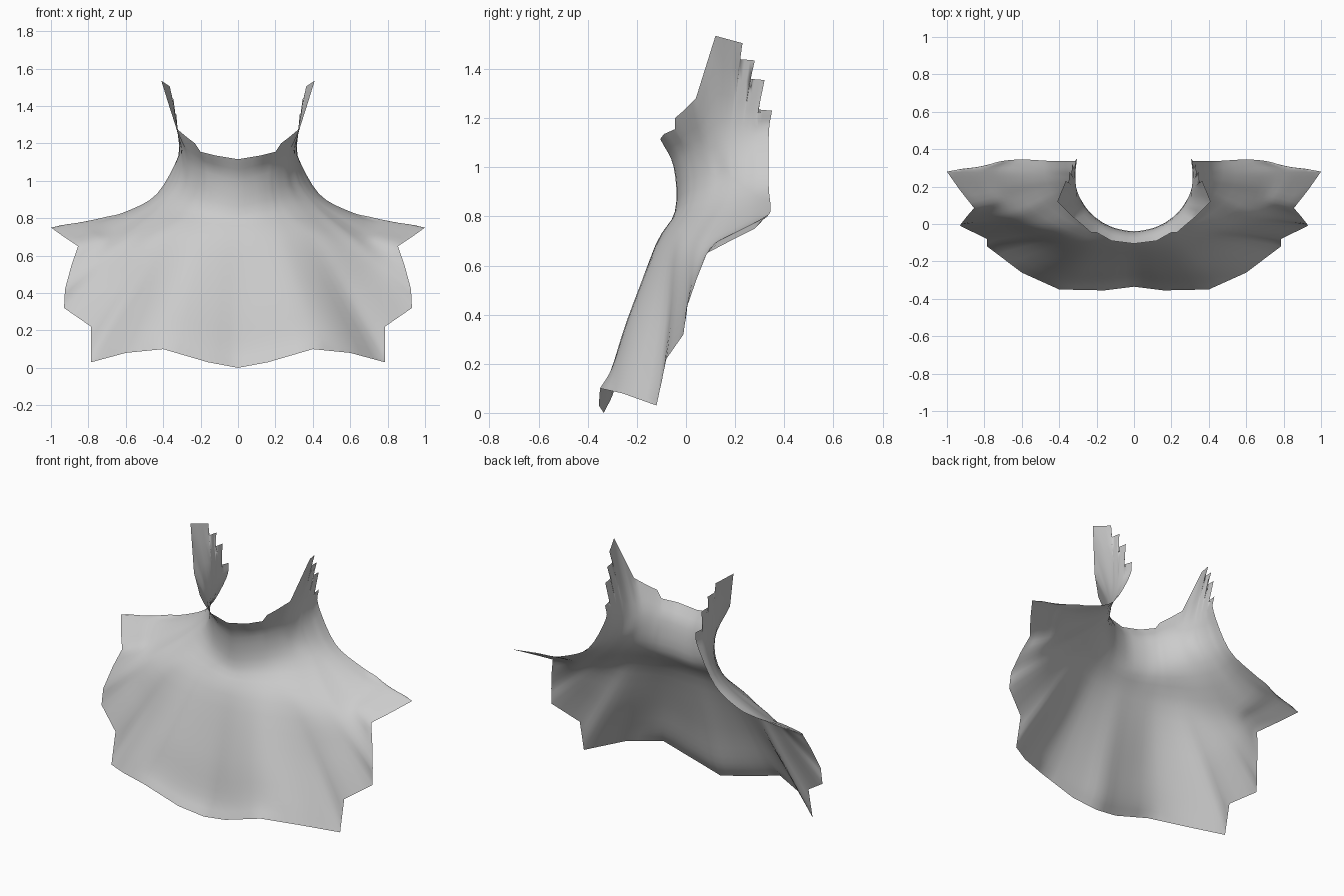
import bpy, math
from mathutils import Vector as V

cube = bpy.data.objects.get("Cube")
if cube:
    bpy.data.objects.remove(cube, do_unlink=True)

# Cloth colour
mat = bpy.data.materials.new("cloth_grey")
mat.use_nodes = True
GREY = (0.6, 0.6, 0.6, 1)
mat.diffuse_color = GREY
bsdf = mat.node_tree.nodes["Principled BSDF"]
bsdf.inputs["Base Color"].default_value = GREY
bsdf.inputs["Roughness"].default_value = 0.8

# Ragged collar edge, front centre to back
COLLAR = [(0, -.105, 1.115), (.12, -.09, 1.135), (.2, -.045, 1.155), (.23, -.045, 1.2),
          (.27, -.01, 1.23), (.33, .04, 1.28), (.41, .12, 1.535), (.365, .23, 1.505),
          (.35, .22, 1.44), (.345, .28, 1.435), (.335, .26, 1.36), (.33, .32, 1.355),
          (.32, .295, 1.235), (.31, .35, 1.23)]
# Direction of each fold line around the neck, in degrees
ANGLES = [0, 18, 30, 36, 43, 53, 62, 70, 74, 78, 82, 87, 92, 100]
# Bend where neck and shoulders turn into the drape
BEND = [(0, -.125, .68), (.11, -.125, .68), (.22, -.11, .69), (.31, -.085, .69),
        (.4, -.05, .69), (.47, -.02, .69), (.54, .02, .69), (.6, .06, .7),
        (.63, .1, .71), (.65, .15, .73), (.67, .21, .76), (.67, .27, .79),
        (.65, .315, .81), (.6, .345, .835)]
# Ragged hem, front centre around to the shoulder tip
HEM = [(0, -.335, 0), (.16, -.355, .03), (.4, -.35, .1), (.6, -.26, .08),
       (.785, -.12, .03), (.785, -.08, .22), (.93, -.01, .32), (.925, 0, .42),
       (.89, .045, .55), (.855, .085, .65), (.93, .18, .7), (1, .28, .75),
       (.92, .295, .765), (.83, .305, .775)]


def spline(pts, steps, before=None):
    """Smooth curve through pts; also returns the straight version."""
    ext = [before or pts[0] * 2 - pts[1]] + pts + [pts[-1] * 2 - pts[-2]]
    curve, straight = [], []
    for i in range(len(pts) - 1):
        a, b, c, d = ext[i:i + 4]
        for k in range(steps):
            t = k / steps
            curve.append(0.5 * (2 * b + (c - a) * t + (2 * a - 5 * b + 4 * c - d) * t * t
                                + (3 * b - a - 3 * c + d) * t ** 3))
            straight.append(b.lerp(c, t))
    return curve + [pts[-1]], straight + [pts[-1]]


# Fold lines from collar to hem
columns = []
for top, ang, bend, hem in zip(COLLAR, ANGLES, BEND, HEM):
    a, s = math.radians(ang), ang / 100
    top, bend, hem = V(top), V(bend), V(hem)
    neck = V((.32 * math.sin(a), .28 - .33 * math.cos(a), 1.0 + .14 * s))
    base = V(((.32 + .12 * s) * math.sin(a), .28 - .325 * math.cos(a), .82 + .11 * s))
    middle = bend.lerp(hem, .5)
    flick = bend.lerp(hem, .85)
    if hem.x < .5:
        flick.y += .015
    if ang > 95:
        middle.y += .01
    columns.append(spline([top, neck, base, bend, middle, flick, hem], 4)[0])

# Cross rows: straight along the ragged edges, smooth inside
rows = []
last = len(columns[0]) - 1
for r in range(last + 1):
    pts = [c[r] for c in columns]
    mirrored = V((-pts[1].x, pts[1].y, pts[1].z))
    curve, straight = spline(pts, 3, mirrored)
    w = min(1, min(r, last - r) / 4)
    rows.append([q.lerp(p, w) for p, q in zip(curve, straight)])

n = len(rows[0])
verts = [p for row in rows for p in row]
faces = [(r * n + c, (r + 1) * n + c, (r + 1) * n + c + 1, r * n + c + 1)
         for r in range(last) for c in range(n - 1)]

# Torn collar cape, one half mirrored
mesh = bpy.data.meshes.new("collar_cape")
mesh.from_pydata(verts, [], faces)
mesh.materials.append(mat)
cape = bpy.data.objects.new("collar_cape", mesh)
bpy.context.collection.objects.link(cape)
for p in mesh.polygons:
    p.use_smooth = True
mirror = cape.modifiers.new("mirror", "MIRROR")
mirror.use_clip = True
mirror.merge_threshold = 0.0005
